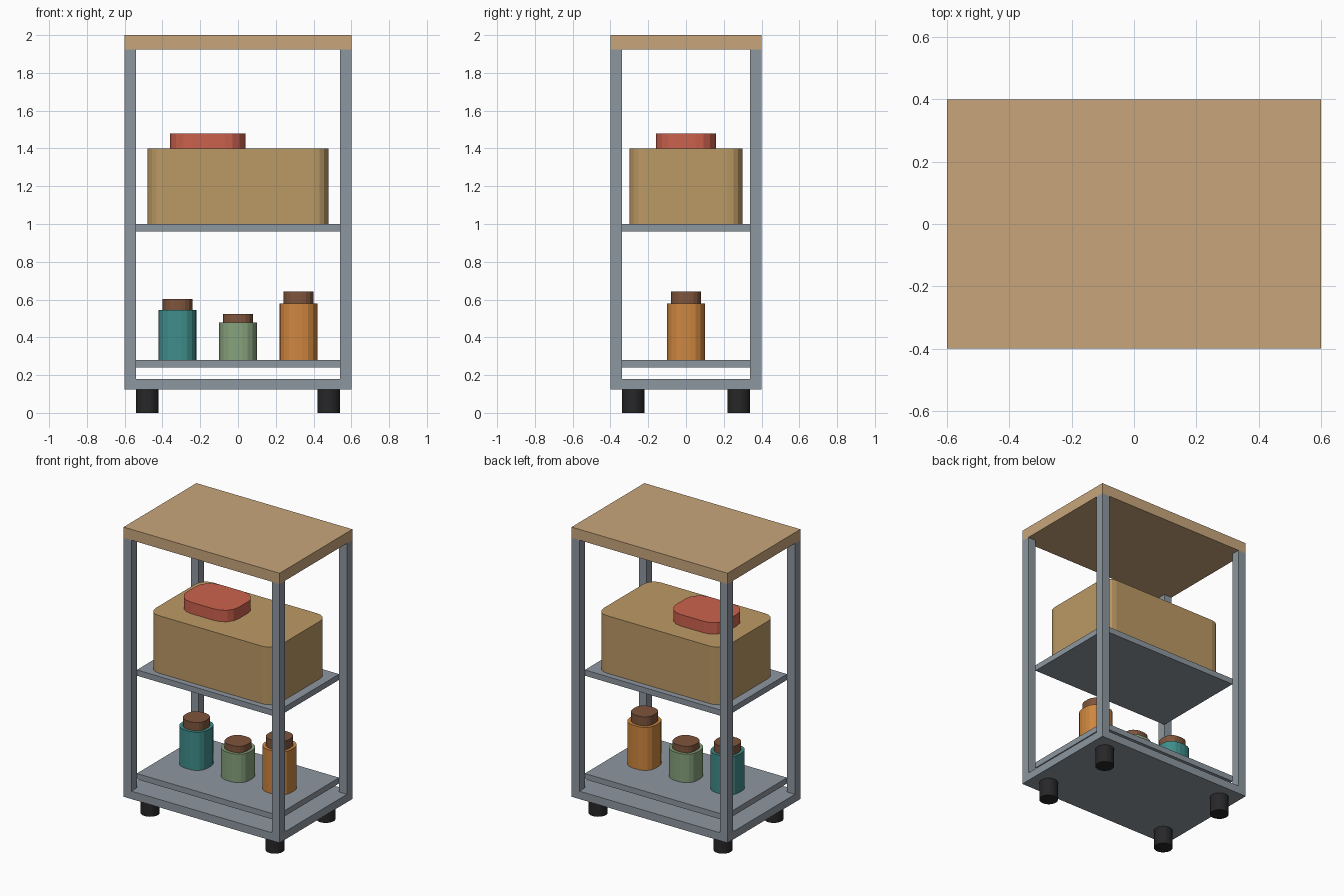
import bpy, bmesh, math

if "Cube" in bpy.data.objects:
    bpy.data.objects.remove(bpy.data.objects["Cube"])


def material(name, rgb):
    m = bpy.data.materials.new(name)
    m.diffuse_color = (*rgb, 1)
    m.use_nodes = True
    m.node_tree.nodes["Principled BSDF"].inputs["Base Color"].default_value = m.diffuse_color
    return m


STEEL = material("steel", (0.27, 0.31, 0.35))
WOOD = material("wood", (0.58, 0.38, 0.20))
CARD = material("cardboard", (0.50, 0.32, 0.13))
RUBBER = material("rubber", (0.02, 0.02, 0.022))
RED = material("red", (0.60, 0.12, 0.075))
BROWN = material("brown", (0.21, 0.09, 0.045))
TEAL = material("teal", (0.05, 0.27, 0.26))
GREEN = material("green", (0.24, 0.36, 0.20))
ORANGE = material("orange", (0.62, 0.24, 0.05))


def prism(name, outline, z0, z1, mat):
    """Extrude a closed xy outline from z0 up to z1."""
    bm = bmesh.new()
    base = bm.faces.new([bm.verts.new((x, y, z0)) for x, y in outline])
    top = bmesh.ops.extrude_face_region(bm, geom=[base], use_keep_orig=True)
    verts = [v for v in top["geom"] if isinstance(v, bmesh.types.BMVert)]
    bmesh.ops.translate(bm, verts=verts, vec=(0, 0, z1 - z0))
    bmesh.ops.recalc_face_normals(bm, faces=bm.faces)
    me = bpy.data.meshes.new(name)
    bm.to_mesh(me)
    bm.free()
    me.materials.append(mat)
    ob = bpy.data.objects.new(name, me)
    bpy.context.collection.objects.link(ob)
    return ob


def slab(name, cx, cy, w, d, z0, z1, mat, r=0, seg=4):
    """Box with optional rounded upright corners."""
    pts = []
    for i, (sx, sy) in enumerate([(1, 1), (-1, 1), (-1, -1), (1, -1)]):
        px, py = cx + sx * (w / 2 - r), cy + sy * (d / 2 - r)
        for k in range(seg + 1 if r else 1):
            a = math.pi / 2 * (i + k / seg)
            pts.append((px + r * math.cos(a), py + r * math.sin(a)))
    return prism(name, pts, z0, z1, mat)


# Frame: base plate, shelves and table top
slab("base_plate", 0, 0, 1.2, 0.8, 0.125, 0.18, STEEL)
slab("lower_shelf", 0, 0, 1.08, 0.68, 0.24, 0.28, STEEL)
slab("middle_shelf", 0, 0, 1.08, 0.68, 0.96, 1.0, STEEL)
slab("top_board", 0, 0, 1.2, 0.8, 1.925, 2.0, WOOD)

# Corner posts and feet
for sx, side in ((-1, "left"), (1, "right")):
    for sy, end in ((-1, "front"), (1, "back")):
        slab(f"{end}_{side}_post", sx * 0.57, sy * 0.37, 0.06, 0.06, 0.18, 1.925, STEEL)
        circle = [(sx * 0.48 + 0.06 * math.cos(k * math.tau / 24),
                   sy * 0.28 + 0.06 * math.sin(k * math.tau / 24)) for k in range(24)]
        prism(f"{end}_{side}_foot", circle, 0, 0.125, RUBBER)

# Large box with a small tin on it
slab("storage_box", 0, 0, 0.96, 0.6, 1.0, 1.4, CARD, r=0.08)
slab("red_tin", -0.16, 0, 0.4, 0.32, 1.4, 1.48, RED, r=0.11)

# Jars with lids
for name, x, body, lid, mat in (("teal", -0.32, 0.545, 0.602, TEAL),
                                ("green", 0.0, 0.478, 0.523, GREEN),
                                ("orange", 0.32, 0.579, 0.642, ORANGE)):
    slab(f"{name}_jar", x, 0, 0.2, 0.2, 0.28, body, mat, r=0.08)
    slab(f"{name}_jar_lid", x, 0, 0.16, 0.16, body, lid, BROWN, r=0.065)
